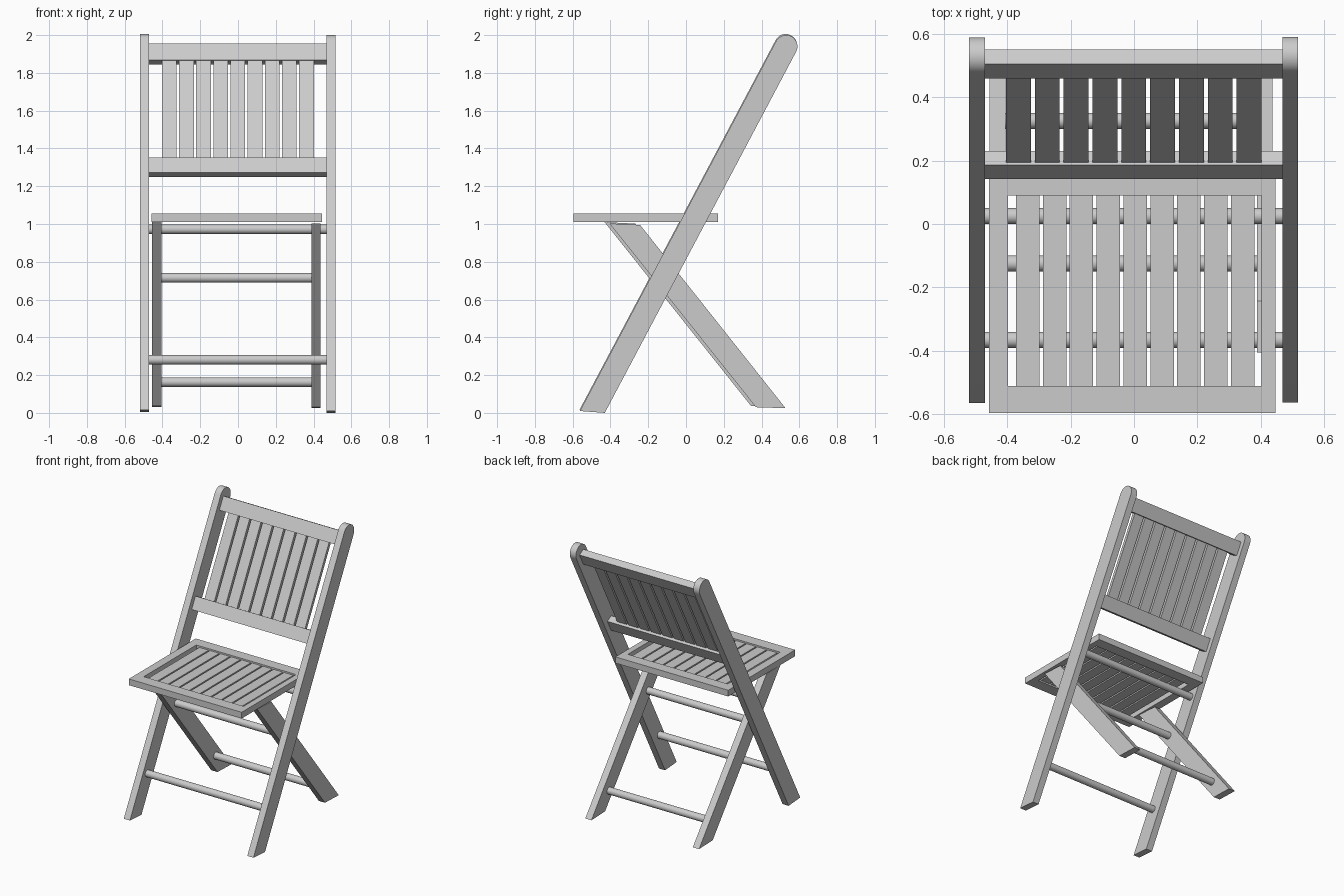
import bpy, bmesh, math
from mathutils import Vector

cube = bpy.data.objects.get("Cube")
if cube:
    bpy.data.objects.remove(cube, do_unlink=True)

GREY = (0.6, 0.6, 0.6, 1)
mat = bpy.data.materials.new("light grey")
mat.use_nodes = True
mat.diffuse_color = GREY
mat.node_tree.nodes["Principled BSDF"].inputs["Base Color"].default_value = GREY


def finish(name, bm, smooth=False):
    bmesh.ops.recalc_face_normals(bm, faces=bm.faces[:])
    mesh = bpy.data.meshes.new(name)
    bm.to_mesh(mesh)
    bm.free()
    mesh.materials.append(mat)
    obj = bpy.data.objects.new(name, mesh)
    bpy.context.collection.objects.link(obj)
    if smooth:
        bpy.ops.object.select_all(action="DESELECT")
        obj.select_set(True)
        bpy.context.view_layer.objects.active = obj
        bpy.ops.object.shade_smooth_by_angle(angle=math.radians(30))
    return obj


def prism(name, profile, x0, x1, smooth=False):
    """Side profile of (y, z) points, extruded from x0 to x1."""
    bm = bmesh.new()
    face = bm.faces.new([bm.verts.new((x0, y, z)) for y, z in profile])
    new = bmesh.ops.extrude_face_region(bm, geom=[face])["geom"]
    bmesh.ops.translate(bm, vec=(x1 - x0, 0, 0),
                        verts=[v for v in new if isinstance(v, bmesh.types.BMVert)])
    return finish(name, bm, smooth)


def rect(a0, a1, b0, b1):
    return [(a0, b0), (a1, b0), (a1, b1), (a0, b1)]


# Leaning frame: u runs up the long legs, v runs towards the back
TOP = Vector((0.53, 1.94))
U = Vector((0.468, 0.884))
V = Vector((0.884, -0.468))


def lean(u, v):
    return tuple(TOP + U * u + V * v)


# Long legs with rounded tops
RADIUS = 0.06
long_profile = [(-0.562, 0.01), (-0.43, 0.0)]
for i in range(17):
    a = math.pi * i / 16
    long_profile.append(lean(RADIUS * math.sin(a), RADIUS * math.cos(a)))
prism("long_leg_left", long_profile, 0.468, 0.517, True)
prism("long_leg_right", [(y - 0.002, z + 0.006) for y, z in long_profile],
      -0.519, -0.47, True)

# Short crossing legs
short_profile = [(0.37, 0.03), (0.527, 0.025), (-0.243, 0.995), (-0.405, 1.003)]
prism("short_leg_left", short_profile, 0.388, 0.437)
prism("short_leg_right", [(y - 0.026, z + 0.007) for y, z in short_profile],
      -0.455, -0.405)

# Round stretchers
for name, x0, x1, y, z in (("seat_stretcher", -0.472, 0.47, 0.025, 0.972),
                           ("upper_stretcher", -0.407, 0.39, -0.124, 0.715),
                           ("front_stretcher", -0.472, 0.47, -0.365, 0.281),
                           ("rear_stretcher", -0.407, 0.39, 0.325, 0.163)):
    ring = [(y + 0.025 * math.cos(math.tau * i / 24),
             z + 0.025 * math.sin(math.tau * i / 24)) for i in range(24)]
    prism(name, ring, x0, x1, True)

# Backrest rails and slats
for name, low, high in (("top_rail", -0.096, 0.001), ("lower_rail", -0.772, -0.68)):
    prism(name, [lean(u, v) for u, v in rect(low, high, -0.03, 0.021)], -0.47, 0.468)
back_slat = [lean(u, v) for u, v in rect(-0.69, -0.085, -0.021, 0.002)]
for i in range(9):
    x = -0.364 + i * 0.0908
    prism(f"back_slat_{i + 1}", back_slat, x - 0.039, x + 0.039)

# Seat frame: a rectangular ring
bm = bmesh.new()
loops = [[bm.verts.new((x, y, z)) for x, y in corners]
         for corners in (rect(-0.457, 0.446, -0.595, 0.17), rect(-0.397, 0.402, -0.51, 0.09))
         for z in (1.01, 1.055)]
outer_low, outer_top, inner_low, inner_top = loops
for a, b in ((outer_low, outer_top), (outer_top, inner_top),
             (inner_top, inner_low), (inner_low, outer_low)):
    for i in range(4):
        j = (i + 1) % 4
        bm.faces.new((a[i], a[j], b[j], b[i]))
finish("seat_frame", bm)

# Seat slats
for i in range(9):
    x = -0.335 + i * 0.0847
    prism(f"seat_slat_{i + 1}", rect(-0.515, 0.095, 1.021, 1.044), x - 0.037, x + 0.037)
